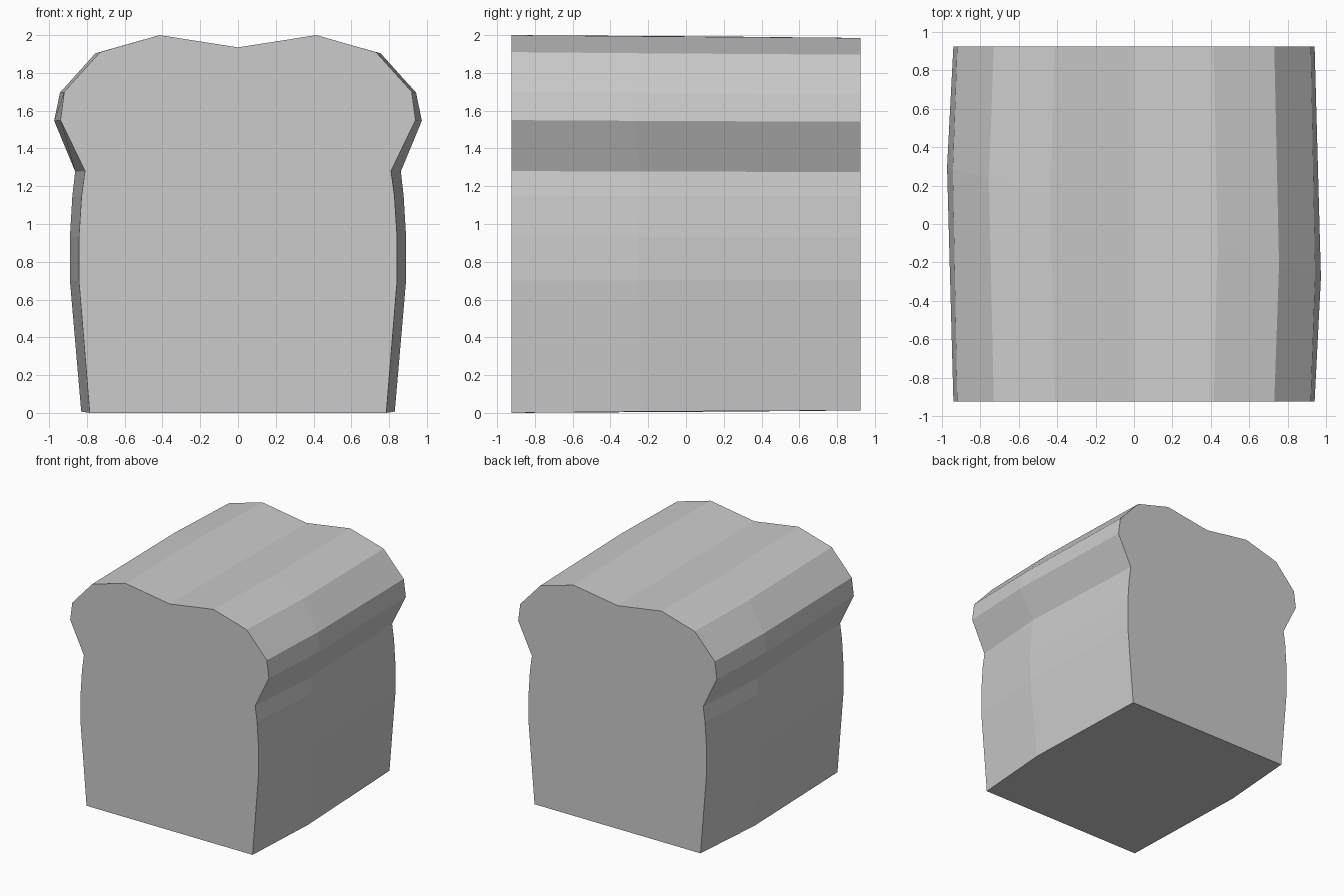
import bpy, bmesh

if "Cube" in bpy.data.objects:
    bpy.data.objects.remove(bpy.data.objects["Cube"])

# Half outline of a slice: end half-width, bulged middle half-width, height
HALF = [
    (0.785, 0.83, 0.0),
    (0.842, 0.89, 0.70),
    (0.842, 0.89, 0.93),
    (0.828, 0.877, 1.15),
    (0.81, 0.862, 1.28),
    (0.94, 0.973, 1.55),
    (0.92, 0.943, 1.70),
    (0.73, 0.755, 1.91),
    (0.415, 0.435, 2.0),
]
NOTCH = (0.0, 0.0, 1.935)
OUTLINE = HALF + [NOTCH] + [(-e, -m, z) for e, m, z in reversed(HALF)]


def ring(bm, kind):
    """One closed slice; the middle one runs diagonally across the loaf."""
    verts = []
    for end, mid, z in OUTLINE:
        if kind == "front":
            co = (end, -0.925, z)
        elif kind == "middle":
            co = (mid, 0.01 - 0.295 * mid, 0.007 + z * 0.993)
        else:
            co = (end, 0.925, 0.013 + z * 0.986)
        verts.append(bm.verts.new(co))
    return verts


# Bread loaf: three slices bridged and capped
bm = bmesh.new()
rings = [ring(bm, k) for k in ("front", "middle", "back")]
n = len(OUTLINE)
for a, b in zip(rings, rings[1:]):
    for i in range(n):
        j = (i + 1) % n
        bm.faces.new((a[i], a[j], b[j], b[i]))
bm.faces.new(rings[0])
bm.faces.new(rings[-1])
bmesh.ops.recalc_face_normals(bm, faces=bm.faces)

mesh = bpy.data.meshes.new("bread_loaf")
bm.to_mesh(mesh)
bm.free()
bpy.context.collection.objects.link(bpy.data.objects.new("bread_loaf", mesh))
